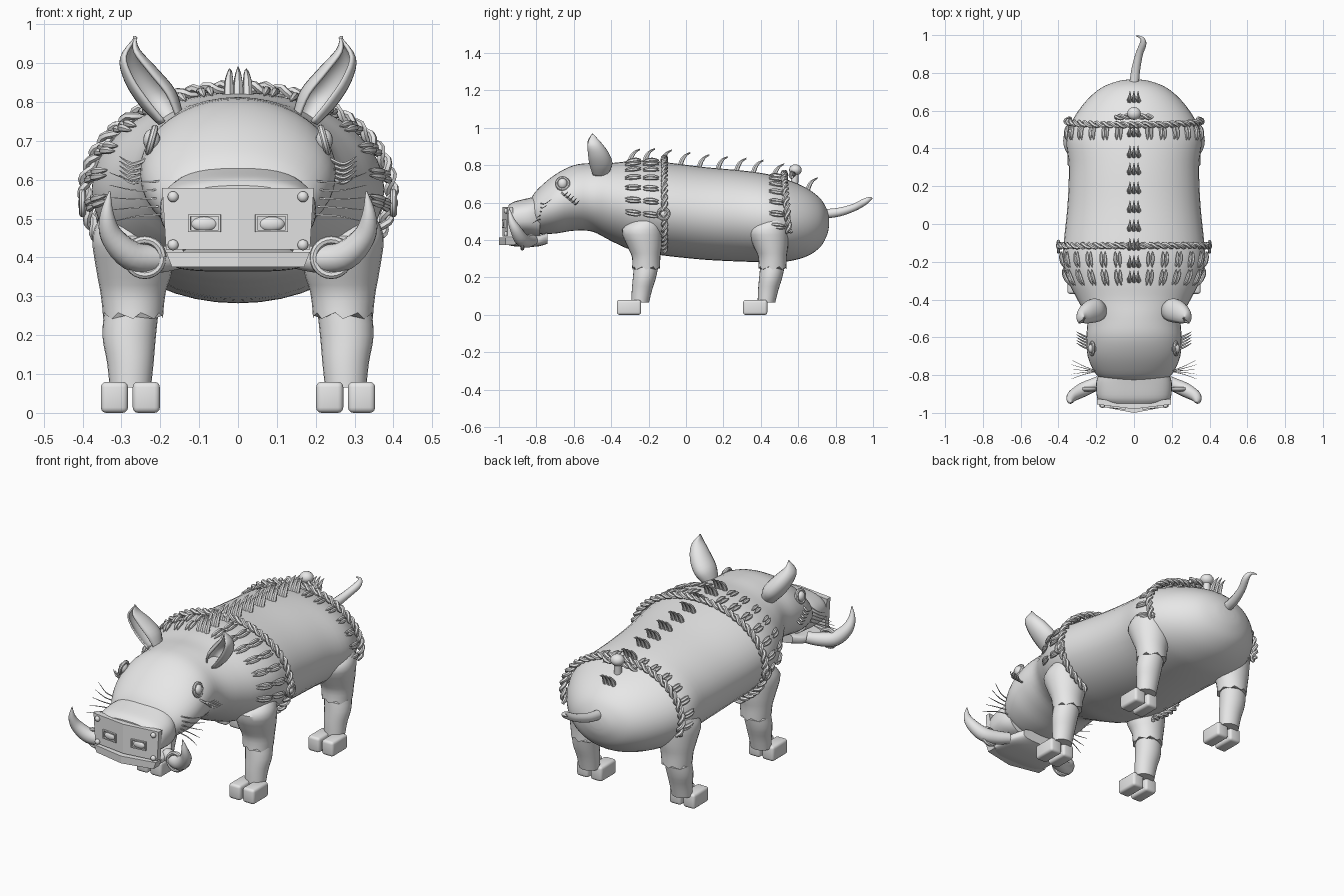
import bpy, bmesh, math
from mathutils import Vector, Matrix

if "Cube" in bpy.data.objects:
    bpy.data.objects.remove(bpy.data.objects["Cube"])

grey = bpy.data.materials.new("plain_grey")
grey.diffuse_color = (0.8, 0.8, 0.8, 1)
grey.use_nodes = True
grey.node_tree.nodes["Principled BSDF"].inputs["Base Color"].default_value = grey.diffuse_color


def finish(bm, name, angle=40):
    bmesh.ops.recalc_face_normals(bm, faces=bm.faces)
    me = bpy.data.meshes.new(name)
    bm.to_mesh(me)
    bm.free()
    ob = bpy.data.objects.new(name, me)
    bpy.context.collection.objects.link(ob)
    me.materials.append(grey)
    bpy.ops.object.select_all(action='DESELECT')
    ob.select_set(True)
    bpy.context.view_layer.objects.active = ob
    bpy.ops.object.shade_smooth_by_angle(angle=math.radians(angle))
    return ob


def skin(bm, rings, closed=True, caps=True):
    vs = [[bm.verts.new(p) for p in r] for r in rings]
    n = len(vs[0])
    for a, b in zip(vs, vs[1:]):
        for i in range(n if closed else n - 1):
            j = (i + 1) % n
            bm.faces.new((a[i], a[j], b[j], b[i]))
    if caps:
        bm.faces.new(vs[0])
        bm.faces.new(vs[-1])


def spline(keys, steps):
    """Catmull-Rom through tuples of any length."""
    out, k = [], [keys[0], *keys, keys[-1]]
    for i in range(1, len(k) - 2):
        for s in range(steps):
            t = s / steps
            out.append(tuple(0.5 * (2 * b + (c - a) * t + (2 * a - 5 * b + 4 * c - d) * t * t
                       + (3 * b - a - 3 * c + d) * t ** 3) for a, b, c, d in zip(*k[i - 1:i + 3])))
    return out + [tuple(keys[-1])]


def frames(pts):
    pts = [Vector(p) for p in pts]
    up = None
    for i, p in enumerate(pts):
        t = (pts[min(i + 1, len(pts) - 1)] - pts[max(i - 1, 0)]).normalized()
        if up is None:
            up = t.orthogonal()
        up = (up - t * up.dot(t)).normalized()
        yield p, up, t.cross(up)


def tube(bm, keys, n=8, steps=4):
    """keys are (x, y, z, radius)."""
    ks = spline(keys, steps)
    skin(bm, [[p + k[3] * (u * math.cos(2 * math.pi * i / n) + v * math.sin(2 * math.pi * i / n))
               for i in range(n)] for k, (p, u, v) in zip(ks, frames([k[:3] for k in ks]))])


def rope(bm, pts, r=0.009, pitch=0.075):
    """Two strands twisted round a path."""
    path = spline(pts, 14)
    for ph in (0, math.pi):
        d, last, strand = 0, None, []
        for p, u, v in frames(path):
            d += (p - last).length if last else 0
            last = p
            a = ph + 2 * math.pi * d / pitch
            strand.append((*(p + r * (u * math.cos(a) + v * math.sin(a))), r))
        tube(bm, strand, 6, 1)


def box(bm, c, s, rz=0):
    m = Matrix.Translation(c) @ Matrix.Rotation(rz, 4, 'Z') @ Matrix.Diagonal((*s, 1))
    bmesh.ops.create_cube(bm, size=1, matrix=m)


def ball(bm, c, s):
    bmesh.ops.create_uvsphere(bm, u_segments=16, v_segments=10, radius=1,
                              matrix=Matrix.Translation(c) @ Matrix.Diagonal((*s, 1)))


def torus(bm, c, R, r, rot):
    pts = [Vector(c) + rot @ Vector((R * math.cos(a), R * math.sin(a), 0))
           for a in [2 * math.pi * i / 24 for i in range(25)]]
    tube(bm, [(*p, r) for p in pts], 8, 1)


def loft_y(name, keys, n=40, power=1.0, steps=4):
    """keys are (y, half width, bottom, top)."""
    bm = bmesh.new()
    sg = lambda v: math.copysign(abs(v) ** power, v)
    skin(bm, [[(w * sg(math.sin(2 * math.pi * i / n)), y, (lo + hi) / 2 + (hi - lo) / 2 * sg(math.cos(2 * math.pi * i / n)))
               for i in range(n)] for y, w, lo, hi in spline(keys, steps)])
    return finish(bm, name)


# body and head in one skin
BODY = [(-.845, .07, .50, .585), (-.83, .15, .46, .62), (-.79, .205, .435, .675), (-.7, .245, .435, .75),
        (-.6, .252, .45, .80), (-.5, .25, .445, .812), (-.4, .30, .395, .812), (-.3, .35, .35, .822),
        (-.2, .375, .33, .825), (-.1, .372, .315, .815), (.1, .352, .295, .79), (.3, .345, .285, .772),
        (.45, .358, .282, .75), (.55, .325, .287, .72), (.65, .255, .315, .675), (.72, .175, .365, .62),
        (.755, .09, .43, .56), (.765, .03, .475, .515)]
loft_y("body", BODY)
FINE = spline(BODY, 8)


def on_body(y, deg, lift=0.0):
    for a, b in zip(FINE, FINE[1:]):
        if a[0] <= y <= b[0]:
            t = (y - a[0]) / (b[0] - a[0])
            w, lo, hi = (p + (q - p) * t for p, q in zip(a[1:], b[1:]))
            break
    an = math.radians(deg)
    return ((w + lift) * math.sin(an), y, (lo + hi) / 2 + ((hi - lo) / 2 + lift) * math.cos(an))


# snout and lower jaw
loft_y("snout", [(-.78, .18, .41, .64), (-.84, .2, .42, .625), (-.92, .195, .425, .605), (-.95, .17, .43, .585)], power=.8)
loft_y("lower_jaw", [(-.74, .12, .38, .44), (-.8, .16, .365, .425), (-.9, .17, .365, .415), (-.96, .16, .375, .412)], power=.6)


# bent plate on the snout and bent lip below it
def bent_bar(name, w_lo, w_hi, lo, hi, y_mid, y_side, depth):
    bm = bmesh.new()
    skin(bm, [[(k * w_lo, y, lo), (k * w_hi, y, hi), (k * w_hi, y + depth, hi), (k * w_lo, y + depth, lo)]
              for k, y in ((-1, y_side), (0, y_mid), (1, y_side))])
    finish(bm, name, 5)


bent_bar("snout_plate", .185, .195, .42, .578, -.98, -.955, .03)
bent_bar("lower_lip", .17, .185, .375, .414, -1.0, -.965, .05)

bm = bmesh.new()
for s in (-1, 1):
    for z in (.432, .556):
        ball(bm, (s * .167, -.962, z), (.014, .012, .014))
    for dz in (-.02, .02):
        box(bm, (s * .086, -.972, .488 + dz), (.084, .012, .006), s * .128)
    for dx in (-.039, .039):
        box(bm, (s * (.086 + dx), -.972 + .128 * dx, .488), (.006, .012, .046), s * .128)
    ball(bm, (s * .086, -.967, .486), (.034, .012, .019))
finish(bm, "rivets_and_nostrils")

# tusks with rings
bm = bmesh.new()
for s in (-1, 1):
    tube(bm, [(s * x, y, z, r) for x, y, z, r in (
        (.15, -.82, .4, .03), (.21, -.85, .395, .036), (.275, -.88, .405, .038),
        (.325, -.91, .455, .03), (.337, -.935, .51, .018), (.33, -.945, .57, .002))], 12)
finish(bm, "tusks")
bm = bmesh.new()
for s in (-1, 1):
    torus(bm, (s * .24, -.875, .4), .045, .011, Matrix.Rotation(math.radians(90), 3, 'X'))
finish(bm, "tusk_rings")

# scooped ears
for s, side in ((-1, "left"), (1, "right")):
    bm = bmesh.new()
    keys = spline([(.165, -.46, .755, .04), (.195, -.46, .81, .058), (.24, -.475, .87, .052),
                   (.272, -.495, .925, .032), (.263, -.5, .97, .001)], 4)
    rings = []
    for x, y, z, r in keys:
        arc = [math.radians(-55 + 290 * i / 14) for i in range(15)]
        rings.append([(s * (x + .8 * r * math.cos(a) + .2 * r), y + 1.15 * r * math.sin(a),
                       z - .35 * r * math.cos(a)) for a in arc])
    skin(bm, rings, closed=False, caps=False)
    ob = finish(bm, side + "_ear")
    ob.modifiers.new("thickness", 'SOLIDIFY').thickness = .008

# eyes, lids, lashes and whiskers
eyes, hairs = bmesh.new(), bmesh.new()
for s in (-1, 1):
    ball(eyes, (s * .222, -.66, .702), (.022, .026, .028))
    torus(eyes, (s * .222, -.66, .702), .032, .009, Matrix.Rotation(math.radians(90 - s * 15), 3, 'Y'))
    for i in range(5):
        y, z = -.665 + .015 * i, .655 - .012 * i
        tube(hairs, [(s * .232, y, z, .005), (s * .27, y + .015, z - .015, .005), (s * .305, y + .035, z + .005, .001)], 5)
    for i in range(5):
        z = .51 + .022 * i
        tube(hairs, [(s * .19, -.78, z, .003), (s * .26, -.775 + .01 * (i - 2), z - .004, .0025),
                     (s * .33, -.77 + .025 * (i - 2), z + .01 * (i - 2), .001)], 4)
finish(eyes, "eyes")
finish(hairs, "lashes_and_whiskers")


# legs: shoulder with zigzag cuff, shin and two toes
def leg_part(name, s, dy, keys, zig=0):
    bm, n, ks = bmesh.new(), 24, spline(keys, 3)
    skin(bm, [[(s * (x + rx * math.cos(2 * math.pi * i / n)), y + dy + ry * math.sin(2 * math.pi * i / n),
                z + (zig * (i % 3 - 1) if k == len(ks) - 1 else 0)) for i in range(n)]
              for k, (x, y, z, rx, ry) in enumerate(ks)])
    finish(bm, name)


for end, dy in (("front", 0), ("back", .675)):
    for s, side in ((-1, "left"), (1, "right")):
        tag = f"{end}_{side}_"
        leg_part(tag + "upper_leg", s, dy, [(.29, -.205, .51, .06, .07), (.275, -.235, .455, .1, .108),
                 (.267, -.222, .37, .098, .093), (.27, -.213, .31, .084, .076), (.27, -.213, .25, .077, .075)], .008)
        leg_part(tag + "shin", s, dy, [(.272, -.21, .28, .07, .066), (.28, -.222, .2, .069, .062),
                 (.277, -.236, .13, .06, .054), (.277, -.245, .065, .053, .047)])
        bm = bmesh.new()
        for x in (.236, .318):
            box(bm, (s * x, -.305 + dy, .04), (.07, .13, .08))
        bmesh.ops.bevel(bm, geom=bm.edges[:], offset=.014, segments=3, profile=.5, affect='EDGES')
        finish(bm, tag + "hoof")

# tail with a hooked tip
bm = bmesh.new()
tube(bm, [(0, .74, .54, .026), (.01, .82, .55, .024), (.028, .9, .575, .02), (.048, .955, .605, .018),
          (.04, .985, .622, .009), (.01, .996, .622, .002)], 12)
finish(bm, "tail")

# mane spikes in threes, leaning back
bm = bmesh.new()
for y in (-.29, -.21, -.12, -.02, .08, .18, .28, .37, .48, .66):
    for k in (-1, 0, 1):
        x, z = .024 * k, on_body(y, 0)[2]
        tube(bm, [(x, y - .012, z - .01, .013), (x, y, z + .025, .012), (x * .9, y + .02, z + .05, .007),
                  (x * .9, y + .045, z + .066 - .006 * abs(k), .001)], 6, 3)
finish(bm, "mane")

# spindle tufts lying on shoulders and rump
bm = bmesh.new()
for y0, y1 in ((-.325, -.24), (-.23, -.145), (.445, .53)):
    for deg in (13, 25, 38, 52, 67, 83, 99):
        for s in (-1, 1):
            for off in (-1.7, 1.7):
                tube(bm, [(*on_body(y0 + (y1 - y0) * t, s * (deg + off), l), r) for t, l, r in
                          ((0, .002, .002), (.3, .009, .009), (.7, .013, .009), (1, .012, .002))], 6, 3)
finish(bm, "stitch_tufts")

# shoulder rope with side rings
bm = bmesh.new()
rope(bm, [on_body(-.115, d, .022) for d in range(-145, 146, 29)], .01)
finish(bm, "shoulder_rope")
bm = bmesh.new()
for s in (-1, 1):
    torus(bm, (s * .4, -.12, .54), .028, .009, Matrix.Rotation(math.radians(90), 3, 'Y'))
    ball(bm, (s * .4, -.12, .54), (.012, .016, .016))
finish(bm, "rope_rings")

# rump rope with knot and toggle
bm = bmesh.new()
rope(bm, [on_body(.545 - .02 * math.cos(math.radians(d)), d, .028) for d in range(-105, 106, 21)], .01)
rope(bm, [(-.1, .565, .745), (0, .57, .755), (.1, .565, .745)], .009)
finish(bm, "rump_rope")
bm = bmesh.new()
ball(bm, (0, .585, .775), (.036, .034, .03))
tube(bm, [(0, .58, .7, .02), (0, .583, .77, .02)], 10)
finish(bm, "rope_knot")
